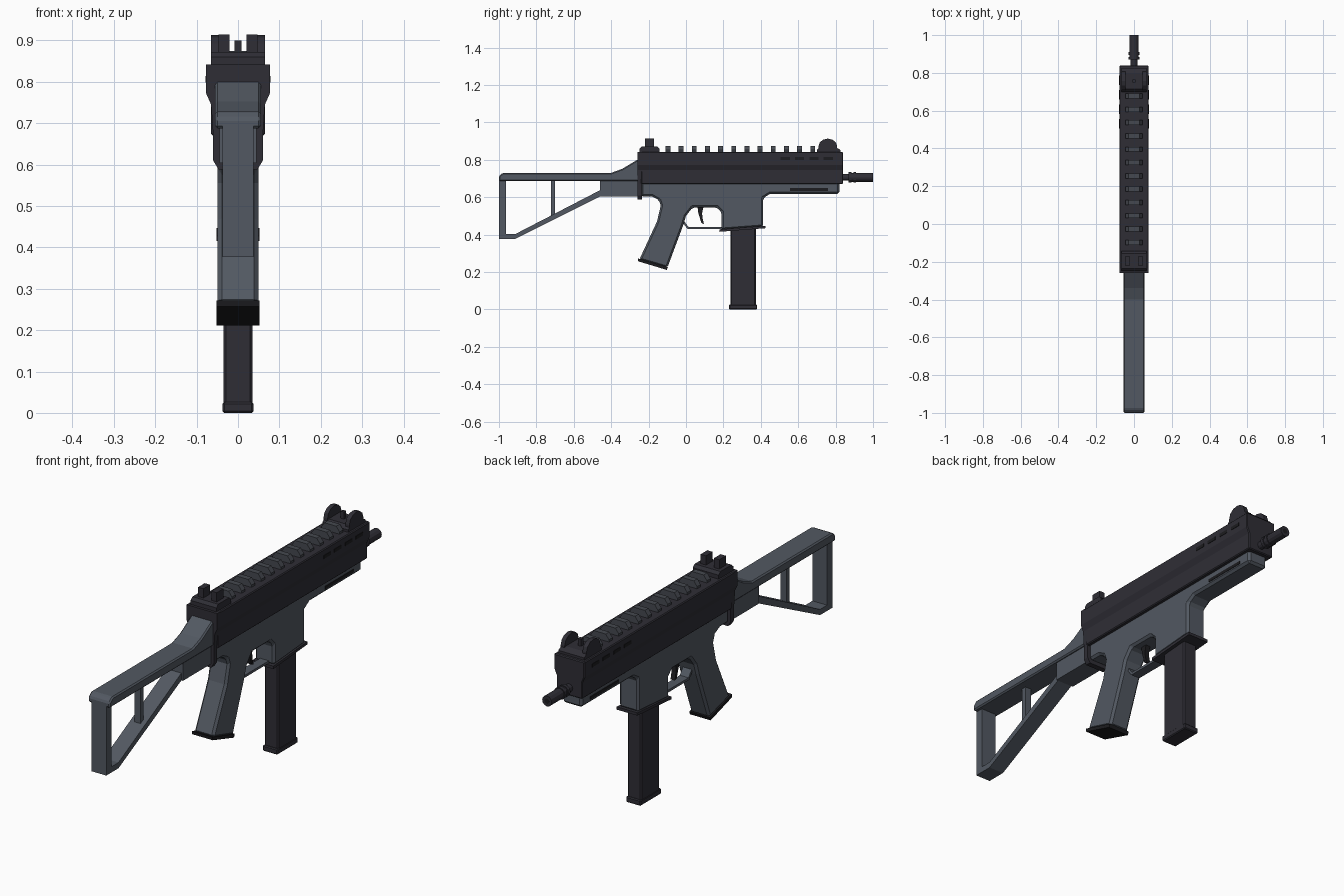
import bpy, bmesh, math


def material(name, rgb):
    m = bpy.data.materials.new(name)
    m.diffuse_color = (*rgb, 1)
    return m


GREY = material("slate grey", (0.085, 0.099, 0.122))
DARK = material("dark charcoal", (0.028, 0.027, 0.036))
BLACK = material("near black", (0.012, 0.012, 0.014))
RAIL = material("rail grey", (0.060, 0.066, 0.080))


def prism(name, pts, a, b, mat, axis="x", bevel=0):
    """Extrude a profile along x (points are y,z) or along y (points are x,z)."""
    bm = bmesh.new()
    put = (lambda p, t: (t, p[0], p[1])) if axis == "x" else (lambda p, t: (p[0], t, p[1]))
    lo = [bm.verts.new(put(p, a)) for p in pts]
    hi = [bm.verts.new(put(p, b)) for p in pts]
    bm.faces.new(lo)
    bm.faces.new(hi)
    n = len(pts)
    for i in range(n):
        j = (i + 1) % n
        bm.faces.new((lo[i], lo[j], hi[j], hi[i]))
    bmesh.ops.recalc_face_normals(bm, faces=bm.faces)
    me = bpy.data.meshes.new(name)
    bm.to_mesh(me)
    bm.free()
    me.materials.append(mat)
    ob = bpy.data.objects.new(name, me)
    bpy.context.collection.objects.link(ob)
    if bevel:
        mod = ob.modifiers.new("chamfer", "BEVEL")
        mod.width = bevel
        mod.segments = 1
        mod.limit_method = "ANGLE"
        mod.angle_limit = math.radians(35)
    return ob


def box(name, x0, x1, y0, y1, z0, z1, mat, bevel=0):
    return prism(name, [(y0, z0), (y1, z0), (y1, z1), (y0, z1)], x0, x1, mat, bevel=bevel)


def mirrored(half):
    """Close a right-hand x,z outline with its mirror image."""
    return half + [(-x, z) for x, z in reversed(half)]


def tube(name, r, y0, y1, z, mat, sides=12):
    pts = [(r * math.cos(2 * math.pi * i / sides), z + r * math.sin(2 * math.pi * i / sides))
           for i in range(sides)]
    return prism(name, pts, y0, y1, mat, axis="y")


# Upper receiver with flared top
prism("upper_receiver", mirrored([(0.065, 0.67), (0.065, 0.745), (0.077, 0.772), (0.077, 0.842)]),
      -0.24, 0.84, DARK, axis="y", bevel=0.004)
prism("rear_plate", mirrored([(0.047, 0.588), (0.06, 0.61), (0.06, 0.67), (0.065, 0.745),
                              (0.077, 0.772), (0.077, 0.842)]), -0.26, -0.235, DARK, axis="y")
for s, side in ((1, "right"), (-1, "left")):
    for i in range(4):
        y = 0.505 + i * 0.077
        box(f"vent_{side}_{i}", s * 0.074, s * 0.079, y, y + 0.05, 0.799, 0.814, BLACK)
    box(f"handguard_slot_{side}", s * 0.045, s * 0.051, 0.555, 0.76, 0.634, 0.648, BLACK)

# Top rail teeth
for i in range(12):
    y = -0.097 + i * 0.0704
    prism(f"rail_tooth_{i}", mirrored([(0.046, 0.838), (0.046, 0.852), (0.03, 0.874)]),
          y - 0.013, y + 0.013, RAIL, axis="y")

# Front sight: base, rounded ears and post
prism("front_sight_base", [(0.70, 0.84), (0.70, 0.853), (0.715, 0.868), (0.80, 0.868),
                           (0.825, 0.853), (0.825, 0.84)], -0.065, 0.065, DARK)
arc = [(0.758 + 0.05 * math.cos(math.radians(a)), 0.872 + 0.041 * math.sin(math.radians(a)))
       for a in range(0, 181, 30)]
for s in (1, -1):
    prism("front_sight_ear", [(0.708, 0.85), (0.808, 0.85)] + arc, s * 0.045, s * 0.065, DARK)
box("front_sight_post", -0.008, 0.008, 0.75, 0.766, 0.86, 0.90, DARK)

# Rear sight
prism("rear_sight_base", [(-0.248, 0.84), (-0.248, 0.86), (-0.235, 0.872), (-0.155, 0.872),
                          (-0.142, 0.86), (-0.142, 0.84)], -0.065, 0.065, DARK)
for s in (1, -1):
    box("rear_sight_ear", s * 0.02, s * 0.047, -0.22, -0.172, 0.865, 0.914, DARK)

# Barrel
tube("barrel_neck", 0.018, 0.82, 0.88, 0.706, DARK)
tube("barrel_collar", 0.028, 0.87, 0.885, 0.706, DARK)
tube("barrel_collar_front", 0.028, 0.895, 0.91, 0.706, DARK)
tube("muzzle", 0.024, 0.87, 1.0, 0.706, DARK)
tube("bore", 0.012, 0.99, 1.0005, 0.706, BLACK)

# Lower receiver, grip and magazine well in one profile
prism("lower_receiver_and_grip", [
    (-0.24, 0.69), (-0.24, 0.603), (-0.18, 0.603), (-0.145, 0.585), (-0.135, 0.555),
    (-0.155, 0.47), (-0.25, 0.265), (-0.10, 0.222), (-0.015, 0.45), (0.0, 0.50),
    (0.035, 0.545), (0.165, 0.545), (0.19, 0.52), (0.19, 0.425), (0.413, 0.442),
    (0.413, 0.595), (0.45, 0.618), (0.82, 0.618), (0.82, 0.69)],
    -0.049, 0.049, GREY, bevel=0.010)
prism("grip_cap", [(-0.257, 0.272), (-0.097, 0.226), (-0.103, 0.211), (-0.255, 0.257)],
      -0.052, 0.052, BLACK)

# Trigger and guard
prism("trigger_guard", [(-0.022, 0.47), (-0.012, 0.475), (0.013, 0.441), (0.195, 0.441),
                        (0.195, 0.430), (0.008, 0.430)], -0.022, 0.022, GREY)
prism("trigger", [(0.06, 0.56), (0.066, 0.515), (0.082, 0.462), (0.096, 0.457),
                  (0.088, 0.49), (0.086, 0.515), (0.096, 0.56)], -0.011, 0.011, BLACK)

# Magazine
prism("magazine_well_lip", [(0.18, 0.415), (0.425, 0.434), (0.425, 0.447), (0.18, 0.428)],
      -0.052, 0.052, DARK)
box("magazine", -0.035, 0.035, 0.238, 0.373, 0.01, 0.44, DARK, bevel=0.006)
box("magazine_base", -0.037, 0.037, 0.23, 0.38, 0.0, 0.026, DARK, bevel=0.004)

# Skeleton stock
prism("stock_top_bar", [(-0.245, 0.80), (-0.26, 0.80), (-0.34, 0.752), (-0.40, 0.73),
                        (-0.98, 0.73), (-1.0, 0.712), (-1.0, 0.687), (-0.245, 0.687)],
      -0.055, 0.055, GREY, bevel=0.006)
box("stock_front_block", -0.045, 0.045, -0.46, -0.245, 0.604, 0.70, GREY)
box("stock_butt", -0.037, 0.037, -1.0, -0.962, 0.377, 0.70, GREY)
prism("stock_lower_bar", [(-1.0, 0.377), (-0.912, 0.377), (-0.46, 0.604), (-0.44, 0.64),
                          (-0.46, 0.637), (-0.912, 0.403), (-1.0, 0.403)], -0.037, 0.037, GREY)
box("stock_strut", -0.015, 0.015, -0.722, -0.70, 0.49, 0.70, GREY)
